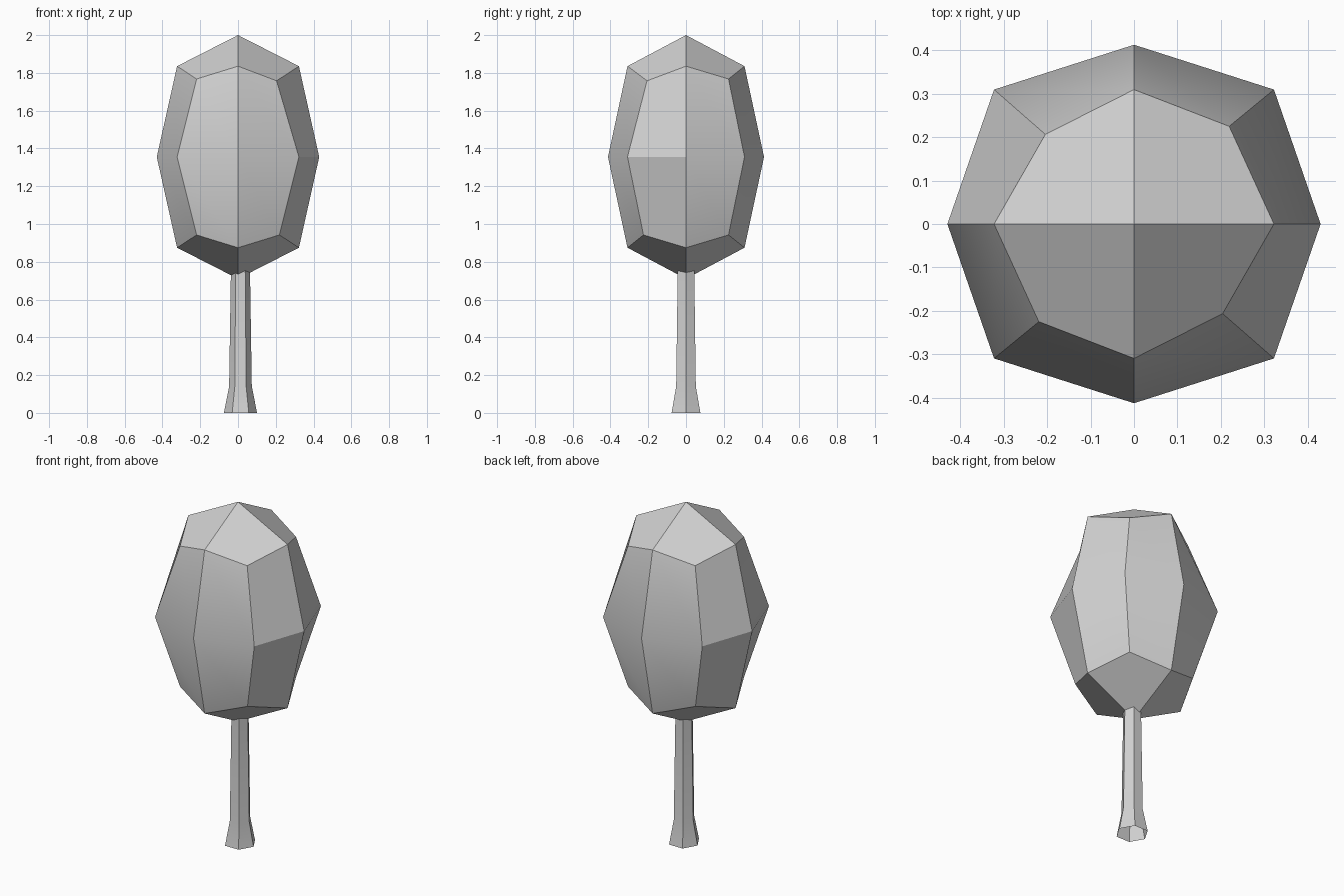
import bpy
import bmesh
import math

if "Cube" in bpy.data.objects:
    bpy.data.objects.remove(bpy.data.objects["Cube"], do_unlink=True)

grey = bpy.data.materials.new("plain_grey")
grey.use_nodes = True
colour = (0.64, 0.64, 0.64, 1)
grey.diffuse_color = colour
grey.node_tree.nodes["Principled BSDF"].inputs["Base Color"].default_value = colour


def add_object(name, bm):
    bmesh.ops.recalc_face_normals(bm, faces=bm.faces[:])
    mesh = bpy.data.meshes.new(name)
    bm.to_mesh(mesh)
    bm.free()
    mesh.materials.append(grey)
    obj = bpy.data.objects.new(name, mesh)
    bpy.context.collection.objects.link(obj)
    bpy.ops.object.select_all(action="DESELECT")
    obj.select_set(True)
    bpy.context.view_layer.objects.active = obj
    bpy.ops.object.shade_smooth_by_angle(angle=math.radians(30))
    return obj


# Foliage: a cube split once, with its face centres pulled out to points
bm = bmesh.new()
bmesh.ops.create_cube(bm, size=2)
bmesh.ops.subdivide_edges(bm, edges=bm.edges[:], cuts=1, use_grid_fill=True)
half_size = (0.43, 0.413, 0.645)
for v in bm.verts:
    signs = [round(c) for c in v.co]
    kind = sum(abs(s) for s in signs)
    if kind == 1:
        scale = (1, 1, 1)
    elif kind == 2:
        scale = (0.75, 0.75, 0.745)
    elif signs[2] > 0 and signs[0] * signs[1] < 0:
        scale = (0.475, 0.5, 0.625)    # two softer upper corners
    else:
        scale = (0.51, 0.545, 0.64)
    v.co = [s * h * k for s, h, k in zip(signs, half_size, scale)]
    v.co.z += 1.355
add_object("foliage", bm)

# Trunk: six-sided, flared at the foot, open underneath
bm = bmesh.new()
rings = []
for z, radius in ((0, 0.088), (0.14, 0.06), (0.79, 0.05)):
    rings.append([bm.verts.new((0.013 + radius * math.cos(i * math.pi / 3),
                                radius * math.sin(i * math.pi / 3), z))
                  for i in range(6)])
for low, high in zip(rings, rings[1:]):
    for i in range(6):
        j = (i + 1) % 6
        bm.faces.new((low[i], low[j], high[j], high[i]))
add_object("trunk", bm)
